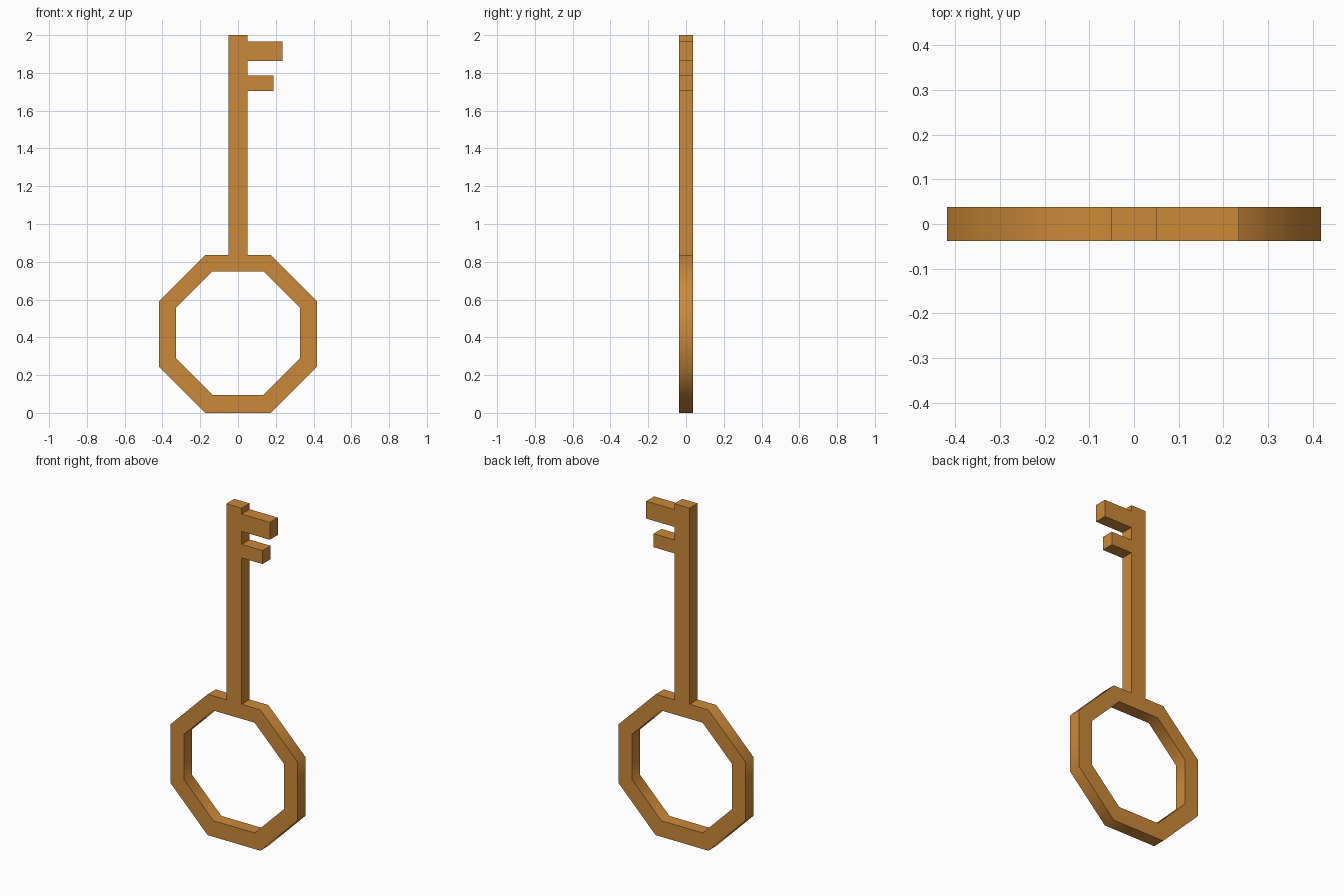
import bpy, bmesh
from math import sin, cos, pi, radians

if "Cube" in bpy.data.objects:
    bpy.data.objects.remove(bpy.data.objects["Cube"])

HALF_DEPTH = 0.0375
R_OUT, R_IN, CZ = 0.418, 0.327, 0.42   # apothems of the octagonal bow
TOP = 2 * R_OUT


def octagon(apothem, cz):
    """Corners counter-clockwise, starting at the left end of the top side."""
    r = apothem / cos(pi / 8)
    return [(r * cos(a), cz + r * sin(a))
            for a in (pi / 2 + pi / 8 + i * pi / 4 for i in range(8))]


# Outline: bow octagon, then shaft with two teeth rising from its top side
outer = octagon(R_OUT, R_OUT) + [
    (0.05, TOP),
    (0.05, 1.705), (0.187, 1.705), (0.187, 1.785), (0.05, 1.785),    # short tooth
    (0.05, 1.862), (0.235, 1.862), (0.235, 1.965), (0.05, 1.965),    # long tooth
    (0.05, 2.0), (-0.05, 2.0), (-0.05, TOP),
]
inner = octagon(R_IN, CZ + 0.0025)

# Filled profile with a hole, extruded to the key's thickness
curve = bpy.data.curves.new("key_profile", 'CURVE')
curve.dimensions = '2D'
curve.fill_mode = 'BOTH'
curve.extrude = HALF_DEPTH
for outline in (outer, inner):
    spline = curve.splines.new('POLY')
    spline.points.add(len(outline) - 1)
    for point, (x, z) in zip(spline.points, outline):
        point.co = (x, z, 0, 1)
    spline.use_cyclic_u = True
key = bpy.data.objects.new("key", curve)
bpy.context.collection.objects.link(key)
key.rotation_euler.x = radians(90)
bpy.context.view_layer.objects.active = key
key.select_set(True)
bpy.ops.object.convert(target='MESH')
key = bpy.context.object
key.name = "key"
bpy.ops.object.transform_apply(location=False, rotation=True, scale=False)

# Weld the caps to the sides and merge flat triangles
bm = bmesh.new()
bm.from_mesh(key.data)
bmesh.ops.remove_doubles(bm, verts=bm.verts, dist=1e-4)
bmesh.ops.recalc_face_normals(bm, faces=bm.faces)
bm.to_mesh(key.data)
bm.free()

# Rounded shading around the bow, crisp edges elsewhere
bpy.ops.object.shade_smooth_by_angle(angle=radians(50))

# Bronze colour
bronze = bpy.data.materials.new("bronze")
bronze.diffuse_color = (0.6, 0.25, 0.04, 1)
bronze.use_nodes = True
bronze.node_tree.nodes["Principled BSDF"].inputs["Base Color"].default_value = bronze.diffuse_color
key.data.materials.clear()
key.data.materials.append(bronze)
